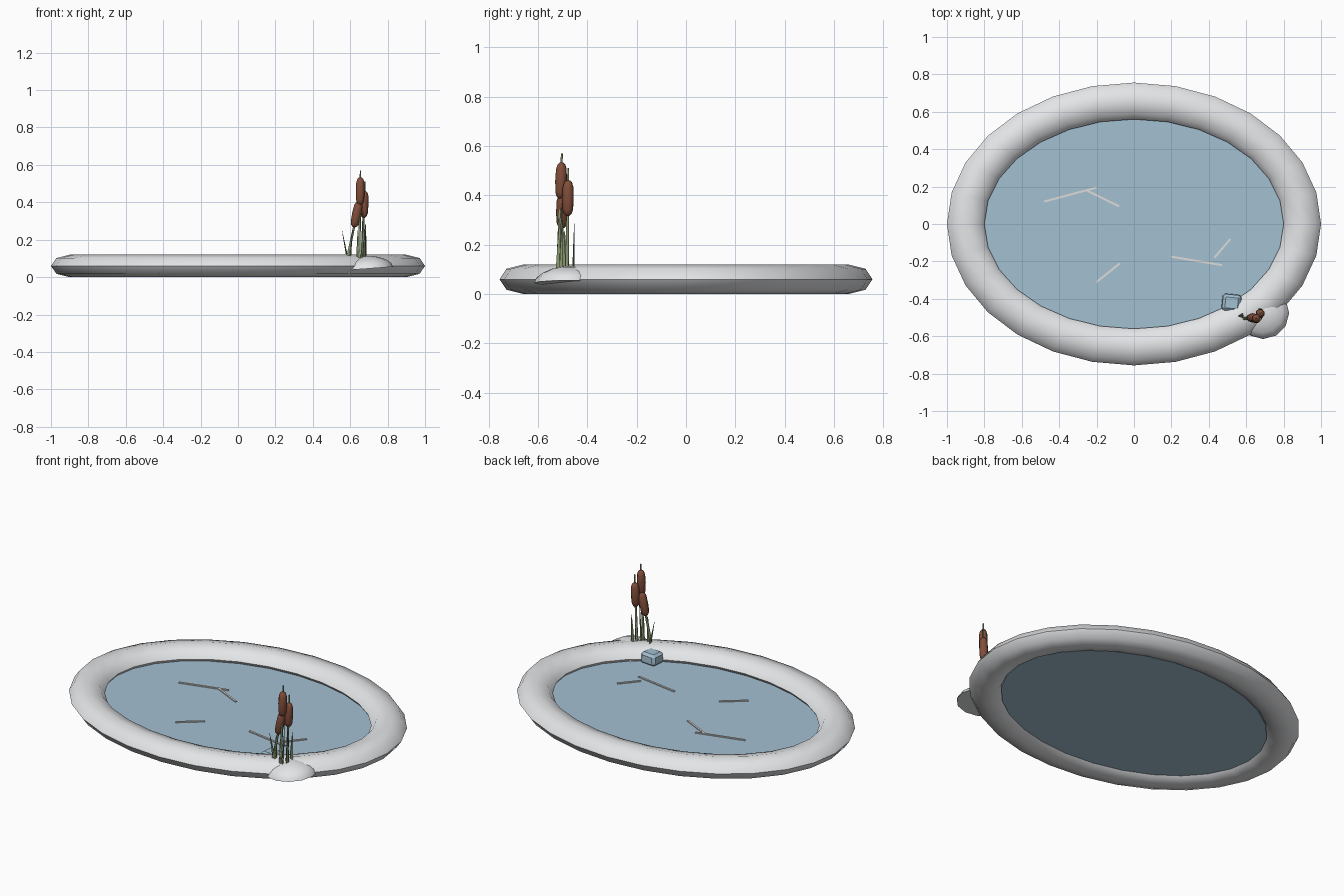
import bpy, bmesh, math
from mathutils import Vector, Matrix

if "Cube" in bpy.data.objects:
    bpy.data.objects.remove(bpy.data.objects["Cube"], do_unlink=True)


def material(name, color):
    m = bpy.data.materials.new(name)
    m.use_nodes = True
    m.diffuse_color = (*color, 1)
    m.node_tree.nodes["Principled BSDF"].inputs["Base Color"].default_value = (*color, 1)
    return m


SNOW = material("snow white", (0.82, 0.83, 0.85))
ICE = material("ice blue", (0.37, 0.53, 0.65))
CRACK = material("pale crack", (0.74, 0.72, 0.70))
BROWN = material("reed brown", (0.22, 0.075, 0.042))
GREEN = material("reed green", (0.26, 0.33, 0.17))


def finish(name, bm, mat, angle=None):
    bmesh.ops.recalc_face_normals(bm, faces=bm.faces)
    mesh = bpy.data.meshes.new(name)
    bm.to_mesh(mesh)
    bm.free()
    mesh.materials.append(mat)
    ob = bpy.data.objects.new(name, mesh)
    bpy.context.collection.objects.link(ob)
    if angle:
        bpy.ops.object.select_all(action='DESELECT')
        ob.select_set(True)
        bpy.context.view_layer.objects.active = ob
        bpy.ops.object.shade_smooth_by_angle(angle=math.radians(angle))
    return ob


def bridge(bm, a, b):
    n = len(a)
    for i in range(n):
        bm.faces.new((a[i], a[(i + 1) % n], b[(i + 1) % n], b[i]))


def loft(name, start, end, profile, mat, sides=8, flat=1.0, turn=0.0, angle=None):
    """Rings of (fraction, radius) along the line from start to end."""
    start, end = Vector(start), Vector(end)
    axis = end - start
    rot = axis.to_track_quat('Z', 'Y') @ Matrix.Rotation(turn, 3, 'Z').to_quaternion()
    bm = bmesh.new()
    rings = []
    for t, r in profile:
        ring = []
        for i in range(sides):
            a = math.tau * i / sides
            offset = Vector((r * math.cos(a), r * flat * math.sin(a), 0))
            ring.append(bm.verts.new(start + axis * t + rot @ offset))
        rings.append(ring)
    for a, b in zip(rings, rings[1:]):
        bridge(bm, a, b)
    bm.faces.new(rings[0])
    bm.faces.new(rings[-1])
    return finish(name, bm, mat, angle)


# Oval snow bank: an eight-sided tube of constant width
SEG, TUBE = 28, 8
bm = bmesh.new()
rings = []
for i in range(SEG):
    a = math.tau * i / SEG
    ring = []
    for j in range(TUBE):
        b = math.tau * j / TUBE
        c = math.cos(b)
        ring.append(bm.verts.new(((0.9 + 0.1 * c) * math.cos(a),
                                  (0.658 + 0.098 * c) * math.sin(a),
                                  0.06 + 0.06 * math.sin(b))))
    rings.append(ring)
for i in range(SEG):
    bridge(bm, rings[i], rings[(i + 1) % SEG])
finish("snow_bank", bm, SNOW, 55)

# Frozen surface
bm = bmesh.new()
bmesh.ops.create_cone(bm, cap_ends=True, segments=SEG, radius1=1, radius2=1, depth=0.02,
                      matrix=Matrix.Translation((0, 0, 0.034)) @ Matrix.Diagonal((0.82, 0.578, 1, 1)))
finish("ice_sheet", bm, ICE)

# Cracks lying on the ice
cracks = [((-0.48, 0.12), (-0.2, 0.195)), ((-0.25, 0.178), (-0.08, 0.095)),
          ((-0.2, -0.31), (-0.075, -0.21)), ((0.2, -0.175), (0.47, -0.22)),
          ((0.43, -0.18), (0.515, -0.08))]
for n, (p, q) in enumerate(cracks):
    p, q = Vector(p), Vector(q)
    d, mid = q - p, (p + q) / 2
    bm = bmesh.new()
    bmesh.ops.create_cube(bm, size=1, matrix=Matrix.Translation((*mid, 0.046))
                          @ Matrix.Rotation(math.atan2(d.y, d.x), 4, 'Z')
                          @ Matrix.Diagonal((d.length, 0.011, 0.008, 1)))
    finish(f"crack_{n + 1}", bm, CRACK)

# Snow drift under the reeds
drift = [(0, 0.14), (0.3, 0.132), (0.6, 0.108), (0.85, 0.07), (1, 0.025)]
loft("snow_drift", (0.69, -0.475, 0.045), (0.685, -0.475, 0.112), drift, SNOW,
     sides=12, angle=60)

# Loose block of ice
bm = bmesh.new()
bmesh.ops.create_cube(bm, size=1)
for v in bm.verts:
    if v.co.z > 0:
        v.co.xy *= 0.9
bmesh.ops.transform(bm, verts=bm.verts, matrix=Matrix.Translation((0.522, -0.422, 0.073))
                    @ Matrix.Rotation(-0.1, 4, 'Z') @ Matrix.Diagonal((0.106, 0.096, 0.068, 1)))
bmesh.ops.bevel(bm, geom=bm.edges[:], offset=0.014, segments=1, affect='EDGES')
finish("ice_block", bm, ICE)

# Reeds: foot, tip, and where the seed head begins and ends along the stem
head_profile = [(0, 0.008), (0.06, 0.017), (0.18, 0.023), (0.5, 0.025),
                (0.82, 0.023), (0.94, 0.017), (1, 0.008)]
reeds = [((0.648, -0.518, 0.1), (0.655, -0.503, 0.57), 0.61, 0.92),
         ((0.665, -0.482, 0.1), (0.678, -0.477, 0.51), 0.53, 0.88),
         ((0.585, -0.505, 0.1), (0.655, -0.5, 0.435), 0.5, 0.91)]
for n, (foot, tip, low, high) in enumerate(reeds):
    f, t = Vector(foot), Vector(tip)
    loft(f"reed_stem_{n + 1}", f, t, [(0, 0.008), (1, 0.004)], GREEN, sides=6, angle=61)
    loft(f"reed_head_{n + 1}", f.lerp(t, low), f.lerp(t, high), head_profile, BROWN, angle=50)

# Grass blades around the reeds
blades = [((0.585, -0.49), (0.555, -0.492, 0.255)), ((0.6, -0.5), (0.612, -0.51, 0.26)),
          ((0.675, -0.456), (0.682, -0.453, 0.285)), ((0.682, -0.5), (0.682, -0.5, 0.3)),
          ((0.645, -0.52), (0.64, -0.512, 0.25)), ((0.66, -0.515), (0.668, -0.505, 0.37))]
for n, (foot, tip) in enumerate(blades):
    loft(f"grass_blade_{n + 1}", (*foot, 0.1), tip, [(0, 0.013), (0.4, 0.01), (1, 0.001)],
         GREEN, sides=4, flat=0.35, turn=n * 0.5)
